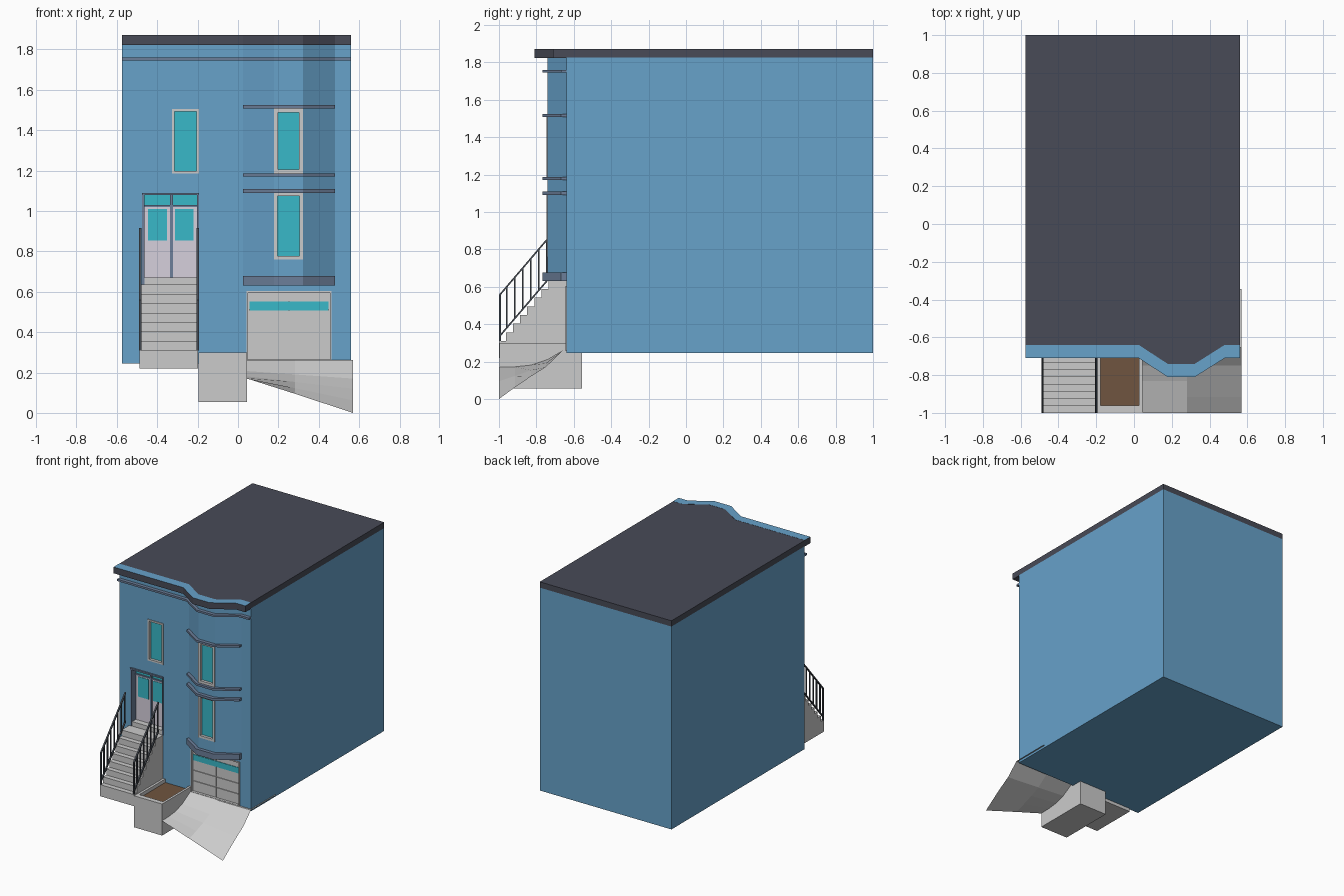
import bpy, bmesh

if "Cube" in bpy.data.objects:
    bpy.data.objects.remove(bpy.data.objects["Cube"])

def mat(name, r, g, b):
    m = bpy.data.materials.new(name)
    m.diffuse_color = (r, g, b, 1)
    m.use_nodes = True
    m.node_tree.nodes["Principled BSDF"].inputs["Base Color"].default_value = m.diffuse_color
    return m

BLUE = mat("blue_wall", .135, .36, .59)
TRIM = mat("trim", .15, .21, .32)
ROOF = mat("roof", .065, .07, .095)
GLASS = mat("glass", .04, .48, .58)
WHITE = mat("door_paint", .67, .63, .72)
SOIL = mat("soil", .16, .09, .05)
IRON = mat("iron", .06, .07, .085)

def finish(bm, name, m=None):
    bmesh.ops.recalc_face_normals(bm, faces=bm.faces)
    me = bpy.data.meshes.new(name)
    bm.to_mesh(me)
    bm.free()
    ob = bpy.data.objects.new(name, me)
    bpy.context.collection.objects.link(ob)
    if m:
        me.materials.append(m)
    return ob

def extrude(name, base, vec, m=None):
    """Closed solid from a planar outline swept along vec."""
    bm = bmesh.new()
    f = bm.faces.new([bm.verts.new(p) for p in base])
    r = bmesh.ops.extrude_face_region(bm, geom=[f], use_keep_orig=True)
    vs = [v for v in r["geom"] if isinstance(v, bmesh.types.BMVert)]
    bmesh.ops.translate(bm, verts=vs, vec=vec)
    return finish(bm, name, m)

def box(name, x0, x1, y0, y1, z0, z1, m=None):
    base = [(x0, y0, z0), (x1, y0, z0), (x1, y1, z0), (x0, y1, z0)]
    return extrude(name, base, (0, 0, z1 - z0), m)

def prism(name, pts, z0, z1, m=None):
    return extrude(name, [(x, y, z0) for x, y in pts], (0, 0, z1 - z0), m)

def cut(ob, *dims):
    c = box("cutter", *dims)
    c.hide_render = True
    mod = ob.modifiers.new("cut", "BOOLEAN")
    mod.operation, mod.solver, mod.object = "DIFFERENCE", "EXACT", c
    bpy.context.view_layer.objects.active = ob
    bpy.ops.object.modifier_apply(modifier=mod.name)
    bpy.data.objects.remove(c)

def frame(name, x0, x1, z0, z1, y0, y1, t, m=None):
    """Rectangular frame made of one ring."""
    box(name + "_left", x0, x0 + t, y0, y1, z0, z1, m)
    box(name + "_right", x1 - t, x1, y0, y1, z0, z1, m)
    box(name + "_top", x0 + t, x1 - t, y0, y1, z1 - t, z1, m)
    box(name + "_bottom", x0 + t, x1 - t, y0, y1, z0, z0 + t, m)

XL, XR, WALL = -.575, .56, -.64

def bay_path(off):
    return [(.025, WALL - off), (.178, -.74 - off), (.322, -.74 - off), (.48, WALL - off)]

def front_path(off):
    return [(XL, WALL - off)] + bay_path(off) + [(XR, WALL - off)]

def band(name, path, off, z0, z1, m):
    return prism(name, path(off) + path(-.005)[::-1], z0, z1, m)

# House body and bay
house = box("house_body", XL, XR, WALL, 1, .245, 1.825, BLUE)
bay = prism("bay", bay_path(0) + [(.48, -.63), (.025, -.63)], .63, 1.825, BLUE)

# Roof slab and cornice with a blue top
prism("roof", front_path(0) + [(XR, 1), (XL, 1)], 1.825, 1.87, ROOF)
cornice = prism("cornice", front_path(.07) + front_path(0)[::-1], 1.822, 1.871, ROOF)
cornice.data.materials.append(BLUE)
for p in cornice.data.polygons:
    if p.normal.z > .5:
        p.material_index = 1

# Trim bands
band("upper_band", front_path, .027, 1.745, 1.76, TRIM)
for i, (z0, z1) in enumerate([(1.508, 1.524), (1.17, 1.186), (1.09, 1.108), (.632, .677)]):
    band(f"bay_band_{i}", bay_path, .027, z0, z1, TRIM)

# Windows
for name, ob, y, x0, x1, z0, z1, t in [
        ("left_window", house, WALL, -.327, -.193, 1.185, 1.505, .013),
        ("upper_bay_window", bay, -.74, .178, .322, 1.186, 1.508, .02),
        ("lower_bay_window", bay, -.74, .178, .322, .76, 1.092, .018)]:
    e = .006
    cut(ob, x0 + e, x1 - e, y - .05, y + .025, z0 + e, z1 - e)
    frame(name + "_frame", x0, x1, z0, z1, y - .006, y + .024, t)
    box(name + "_glass", x0 + t, x1 - t, y + .015, y + .022, z0 + t, z1 - t, GLASS)

# Entrance: recess, surround, double door, transom
cut(house, -.465, -.2, -.7, -.58, .635, 1.08)
box("door_sill", -.465, -.2, WALL, -.58, .635, .67)
for x in (-.475, -.203):
    box("door_jamb", x, x + .011, WALL - .007, -.585, .637, 1.078, TRIM)
box("door_lintel", -.475, -.192, WALL - .012, -.6, 1.078, 1.09, TRIM)
box("door_leaves", -.465, -.2, -.595, -.58, .67, 1.02, WHITE)
box("transom_bar", -.465, -.2, -.602, -.58, 1.02, 1.03, TRIM)
box("transom_glass", -.465, -.2, -.592, -.58, 1.03, 1.08, GLASS)
box("door_mullion", -.338, -.322, -.602, -.58, .67, 1.08, TRIM)
for x in (-.445, -.313):
    box("door_pane", x, x + .093, -.598, -.59, .855, 1.01, GLASS)

# Garage door with panel rows
cut(house, .048, .458, -.7, -.62, .262, .598)
frame("garage_frame", .042, .464, .256, .603, WALL - .004, -.622, .008)
box("garage_backing", .048, .458, -.624, -.615, .262, .598)
for r in range(4):
    z = .268 + r * .082
    for x in (.054, .256):
        box("garage_panel", x, x + .196, -.63, -.622, z, z + .076)
for x in (.056, .25):
    box("garage_glass", x, x + .198, -.634, -.625, .507, .552, GLASS)

# Stairs: stepped profile swept across x
prof = [(-.63, .22), (-1, .22)]
RUN, RISE = .0378, .0464
for i in range(7):
    z = .31 + i * RISE
    prof += [(-1 + i * RUN, z), (-1 + (i + 1) * RUN, z)]
prof += [(-1 + 7 * RUN, .635), (-.63, .635)]
extrude("stairs", [(-.488, y, z) for y, z in prof], (.29, 0, 0))

# Railings on both sides
SLOPE, YT = 1.17, -.695
for x in (-.49, -.206):
    for name, z in (("handrail", .545), ("lower_rail", .325)):
        y0, h = -1, .013
        zt = z + (YT - y0) * SLOPE
        extrude(name, [(x, y0, z), (x, YT, zt), (x, YT, zt + h), (x, y0, z + h)], (.012, 0, 0), IRON)
    box("newel_post", x, x + .012, -1, -.988, .31, .555, IRON)
    for i in range(1, 8):
        y = -1 + i * .0425
        z = (y + 1) * SLOPE
        box("baluster", x + .002, x + .01, y - .004, y + .004, .33 + z, .55 + z, IRON)

# Planter: open box with soil
planter = box("planter", -.196, .045, -.998, -.555, .055, .3)
cut(planter, -.178, .027, -.96, -.6, .26, .4)
box("planter_soil", -.178, .027, -.96, -.6, .255, .272, SOIL)

# Driveway: warped sheet lofted between its two side curves, running under the house
ys = [-1, -.915, -.83, -.75, -.655, -.345]
left = [.17, .172, .181, .207, .262, .262]
right = [.003, .062, .12, .17, .262, .262]
bm = bmesh.new()
rows = []
for y, a, b in zip(ys, left, right):
    rows.append([bm.verts.new((.045 + .525 * t, y, a + (b - a) * t)) for t in (0, .45, 1)])
for r0, r1 in zip(rows, rows[1:]):
    for i in range(2):
        bm.faces.new((r0[i], r0[i + 1], r1[i + 1], r1[i]))
drive = finish(bm, "driveway")
if drive.data.polygons[0].normal.z < 0:
    drive.data.flip_normals()
drive.data.vertices[2].co.z = 0
